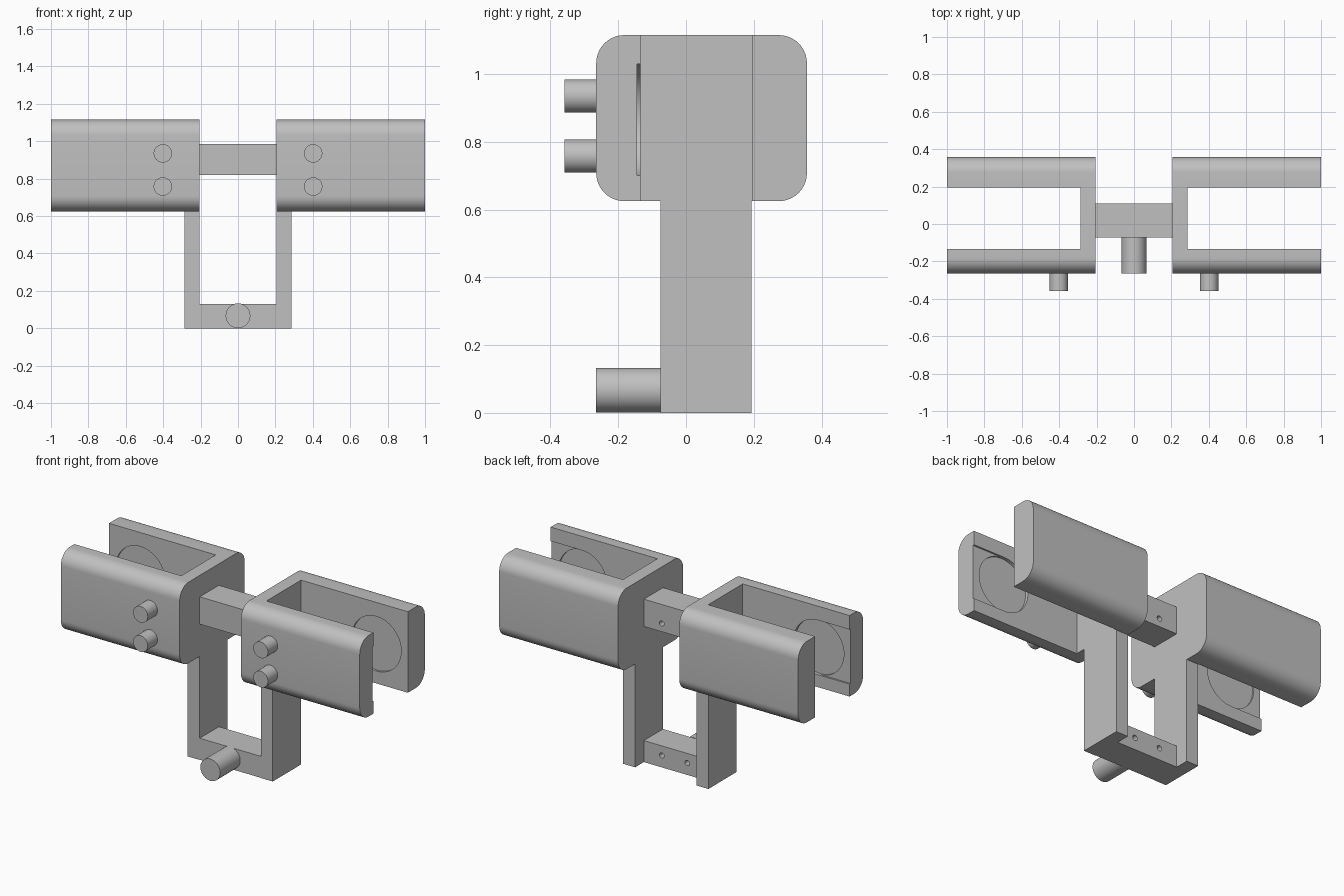
import bpy, bmesh, math
from mathutils import Matrix, Vector

if "Cube" in bpy.data.objects:
    bpy.data.objects.remove(bpy.data.objects["Cube"])

grey = bpy.data.materials.new("plain grey")
grey.diffuse_color = (0.53, 0.53, 0.53, 1)
grey.use_nodes = True
grey.node_tree.nodes["Principled BSDF"].inputs["Base Color"].default_value = grey.diffuse_color


def add_object(name, bm):
    mesh = bpy.data.meshes.new(name)
    bmesh.ops.recalc_face_normals(bm, faces=bm.faces)
    bm.to_mesh(mesh)
    bm.free()
    mesh.materials.append(grey)
    obj = bpy.data.objects.new(name, mesh)
    bpy.context.collection.objects.link(obj)
    return obj


def box(name, lo, hi):
    bm = bmesh.new()
    lo, hi = Vector(lo), Vector(hi)
    size = Matrix.Diagonal((*(hi - lo), 1))
    bmesh.ops.create_cube(bm, size=1, matrix=Matrix.Translation((lo + hi) / 2) @ size)
    return add_object(name, bm)


def rod(name, x, z, radius, y0, y1, sides=48):
    """Cylinder lying along y."""
    bm = bmesh.new()
    place = Matrix.Translation((x, (y0 + y1) / 2, z)) @ Matrix.Rotation(math.pi / 2, 4, 'X')
    bmesh.ops.create_cone(bm, cap_ends=True, segments=sides, radius1=radius,
                          radius2=radius, depth=y1 - y0, matrix=place)
    return add_object(name, bm)


def rounded_block(name, x0, x1, y0, y1, z0, z1, r, steps=10):
    """Rounded rectangle in the yz plane, extruded along x."""
    bm = bmesh.new()
    corners = [(y1 - r, z1 - r), (y0 + r, z1 - r), (y0 + r, z0 + r), (y1 - r, z0 + r)]
    verts = []
    for i, (cy, cz) in enumerate(corners):
        for s in range(steps + 1):
            a = math.pi / 2 * (i + s / steps)
            verts.append(bm.verts.new((x0, cy + r * math.cos(a), cz + r * math.sin(a))))
    face = bm.faces.new(verts)
    grown = bmesh.ops.extrude_face_region(bm, geom=[face])
    moved = [v for v in grown["geom"] if isinstance(v, bmesh.types.BMVert)]
    bmesh.ops.translate(bm, verts=moved, vec=(x1 - x0, 0, 0))
    if face.is_valid is False or len(bm.faces) < len(verts) + 2:
        bm.faces.new(verts)
    return add_object(name, bm)


def finish(obj, cutters=(), mirror=False):
    """Cut, mirror across x, bake and smooth the curved faces."""
    for c in cutters:
        mod = obj.modifiers.new("cut", 'BOOLEAN')
        mod.operation, mod.solver, mod.object = 'DIFFERENCE', 'EXACT', c
    if mirror:
        mod = obj.modifiers.new("mirror", 'MIRROR')
        mod.use_mirror_merge = False
    bpy.context.view_layer.update()
    depsgraph = bpy.context.evaluated_depsgraph_get()
    mesh = bpy.data.meshes.new_from_object(obj.evaluated_get(depsgraph))
    obj.modifiers.clear()
    obj.data = mesh
    for c in cutters:
        bpy.data.objects.remove(c)
    bpy.ops.object.select_all(action='DESELECT')
    obj.select_set(True)
    bpy.context.view_layer.objects.active = obj
    bpy.ops.object.shade_smooth_by_angle(angle=math.radians(30))


FRONT_IN, BACK_IN = -0.135, 0.195      # inner faces of the fork arms
EYE_X, EYE_Z, EYE_R = 0.79, 0.865, 0.165

# Forks: rounded blocks opened to the outside, with round seats in the arms
fork = rounded_block("forks", 0.205, 1.0, -0.265, 0.357, 0.625, 1.115, 0.083)
finish(fork, [
    box("gap_cutter", (0.285, FRONT_IN, 0.5), (1.2, BACK_IN, 1.3)),
    box("channel_cutter", (EYE_X, FRONT_IN - 0.01, EYE_Z - EYE_R),
        (1.2, FRONT_IN + 0.05, EYE_Z + EYE_R)),
    rod("front_seat_cutter", EYE_X, EYE_Z, EYE_R, FRONT_IN - 0.02, FRONT_IN + 0.05, 64),
    rod("back_seat_cutter", EYE_X, EYE_Z, EYE_R, BACK_IN - 0.05, BACK_IN + 0.012, 64),
], mirror=True)

# Legs below the forks
finish(box("legs", (0.205, -0.075, 0), (0.285, 0.193, 0.625)), mirror=True)

# Cross bars with a pair of small holes in the back
for name, z0, z1, hole_z in (("upper_bar", 0.82, 0.985, 0.87), ("lower_bar", 0, 0.13, 0.072)):
    bar = box(name, (-0.205, -0.073, z0), (0.205, 0.11, z1))
    finish(bar, [rod("hole_cutter", x, hole_z, 0.016, 0.05, 0.2, 20) for x in (-0.085, 0.085)])

# Pegs on the front of the forks and the lower bar
for name, z in (("upper_pegs", 0.935), ("lower_pegs", 0.758)):
    finish(rod(name, 0.402, z, 0.049, -0.358, -0.265), mirror=True)
finish(rod("base_peg", 0, 0.067, 0.066, -0.265, -0.073))
